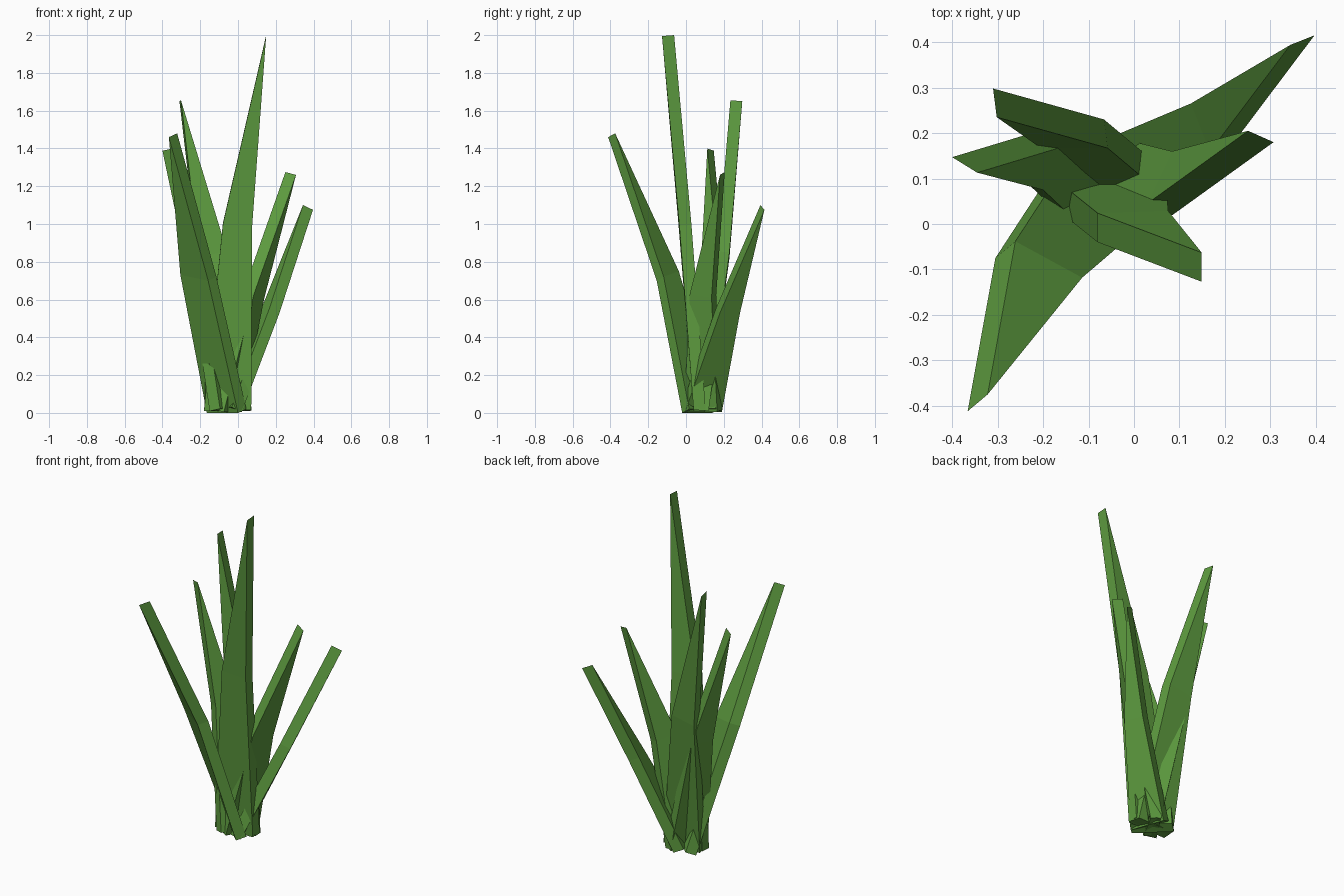
import bpy, bmesh
from mathutils import Vector

green = bpy.data.materials.new("leaf_green")
green.diffuse_color = (0.11, 0.33, 0.05, 1)


def blade(name, base_l, base_r, mid_l, mid_r, tip, thick):
    """Five-sided blade outline, extruded by the thickness vector."""
    bm = bmesh.new()
    quads = []
    pts = [Vector(p) for p in (base_l, base_r, mid_r, tip, mid_l)]
    t = Vector(thick)
    a = [bm.verts.new(p) for p in pts]
    b = [bm.verts.new(p + t) for p in pts]
    # broad faces split at the bend, then the rim
    for s in (a, b):
        bm.faces.new((s[0], s[1], s[2], s[4]))
        bm.faces.new((s[4], s[2], s[3]))
    for i in range(5):
        j = (i + 1) % 5
        bm.faces.new((a[i], a[j], b[j], b[i]))
    bmesh.ops.recalc_face_normals(bm, faces=bm.faces)
    me = bpy.data.meshes.new(name)
    bm.to_mesh(me)
    bm.free()
    me.materials.append(green)
    bpy.context.collection.objects.link(bpy.data.objects.new(name, me))


# tall centre blade
blade("tall_blade", (-0.18, 0.04, 0.01), (0.07, 0.04, 0.015), (-0.08, -0.04, 1.0),
      (0.075, -0.035, 0.99), (0.149, -0.127, 1.995), (0, 0.064, 0.005))
# front left blade
blade("front_left_blade", (-0.165, 0.14, 0.0), (0.0, -0.02, 0.0), (-0.305, -0.075, 0.73),
      (-0.158, -0.155, 0.70), (-0.366, -0.412, 1.46), (0.044, 0.037, 0.02))
# left blade
blade("left_blade", (-0.03, 0.19, 0.01), (-0.15, 0.01, 0.01), (-0.185, 0.212, 0.70),
      (-0.255, 0.109, 0.70), (-0.4, 0.147, 1.388), (0.055, -0.034, 0.012))
# back left blade
blade("back_left_blade", (-0.175, 0.12, 0.01), (0.065, 0.12, 0.01), (-0.213, 0.23, 0.82),
      (-0.066, 0.23, 0.85), (-0.31, 0.298, 1.65), (0.008, -0.063, 0.005))
# back right blade
blade("back_right_blade", (-0.05, 0.19, 0.005), (0.02, -0.005, 0.005), (0.178, 0.286, 0.53),
      (0.22, 0.18, 0.53), (0.397, 0.415, 1.075), (-0.053, -0.021, 0.025))
# right blade
blade("right_blade", (0.02, 0.165, 0.005), (-0.075, -0.01, 0.005), (0.14, 0.135, 0.61),
      (0.085, 0.02, 0.63), (0.307, 0.18, 1.26), (-0.056, 0.025, 0.015))
